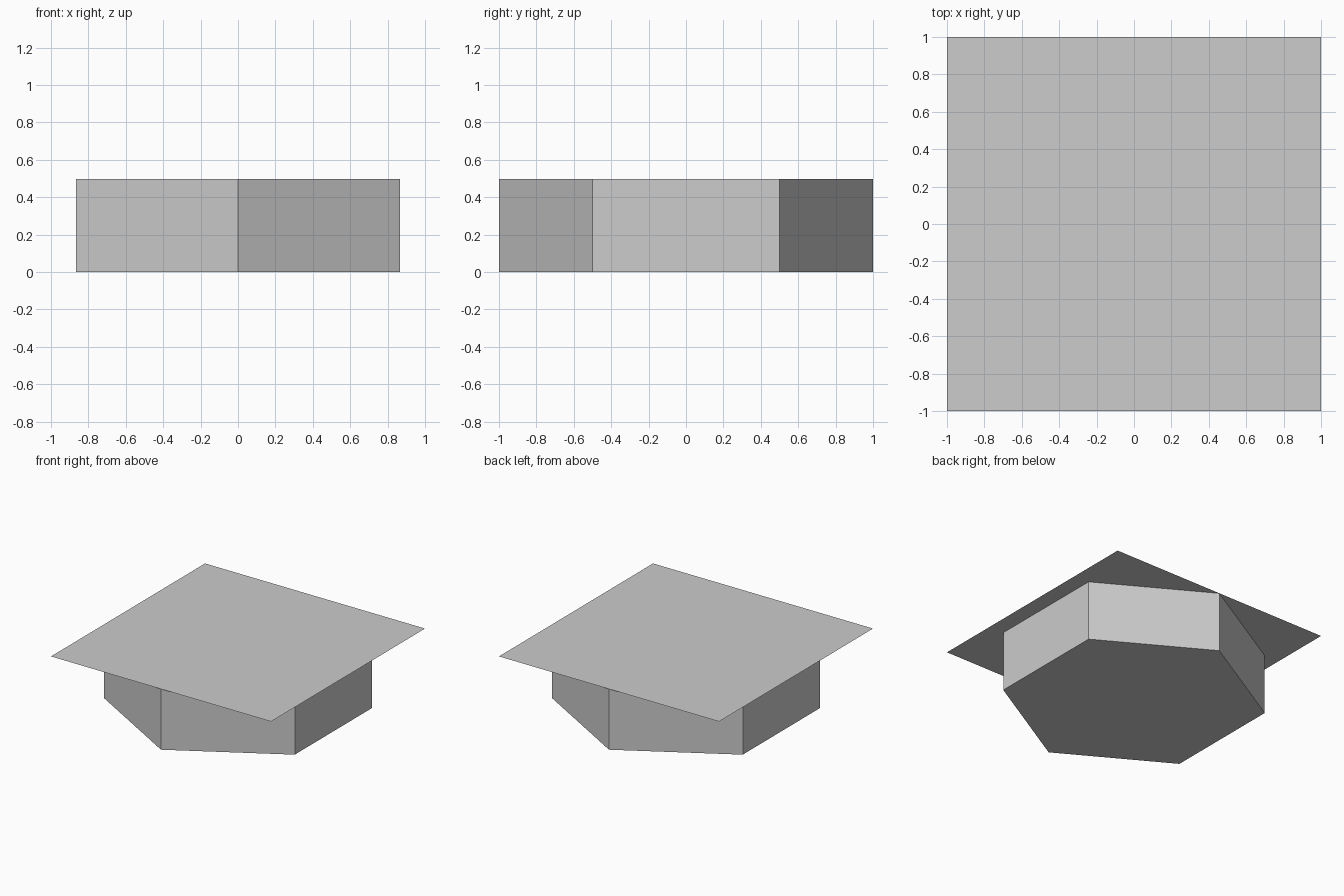
import bpy, bmesh, math
from mathutils import Vector

if "Cube" in bpy.data.objects:
    bpy.data.objects.remove(bpy.data.objects["Cube"])

grey = bpy.data.materials.new("plain grey")
grey.diffuse_color = (0.604, 0.604, 0.604, 1)
grey.use_nodes = True
grey.node_tree.nodes["Principled BSDF"].inputs["Base Color"].default_value = grey.diffuse_color


def outline_part(name, points, z, height=0.0):
    """Flat face from an outline, or a solid prism rising from z if height is set."""
    bm = bmesh.new()
    face = bm.faces.new([bm.verts.new((x, y, z)) for x, y in points])
    if height:
        geom = bmesh.ops.extrude_face_region(bm, geom=[face], use_keep_orig=True)
        top = [g for g in geom["geom"] if isinstance(g, bmesh.types.BMVert)]
        bmesh.ops.translate(bm, verts=top, vec=(0, 0, height))
        bmesh.ops.recalc_face_normals(bm, faces=bm.faces)
    mesh = bpy.data.meshes.new(name)
    bm.to_mesh(mesh)
    bm.free()
    mesh.materials.append(grey)
    obj = bpy.data.objects.new(name, mesh)
    bpy.context.collection.objects.link(obj)
    return obj


# Hexagonal base, corners pointing to front and back
hexagon = [(math.cos(math.radians(30 + 60 * i)), math.sin(math.radians(30 + 60 * i)))
           for i in range(6)]
outline_part("hex_base", hexagon, 0, 0.498)

# Paper-thin square sheet on top
outline_part("top_sheet", [(-1, -1), (1, -1), (1, 1), (-1, 1)], 0.499)

# Flat path: a straight strip with a branch to the front-right hexagon side
reach, half = math.sqrt(3) / 2, 0.187
along = Vector((0.5, -reach))
across = Vector((reach, 0.5)) * half
end = along * reach
left, right = end - across, end + across


def meet(p):
    """Where a branch edge runs into the strip's front edge."""
    return p + along * ((-half - p.y) / along.y)


outline_part("path", [(-reach, -half), meet(left), left, right, meet(right),
                      (reach, -half), (reach, half), (-reach, half)], 0.5)
